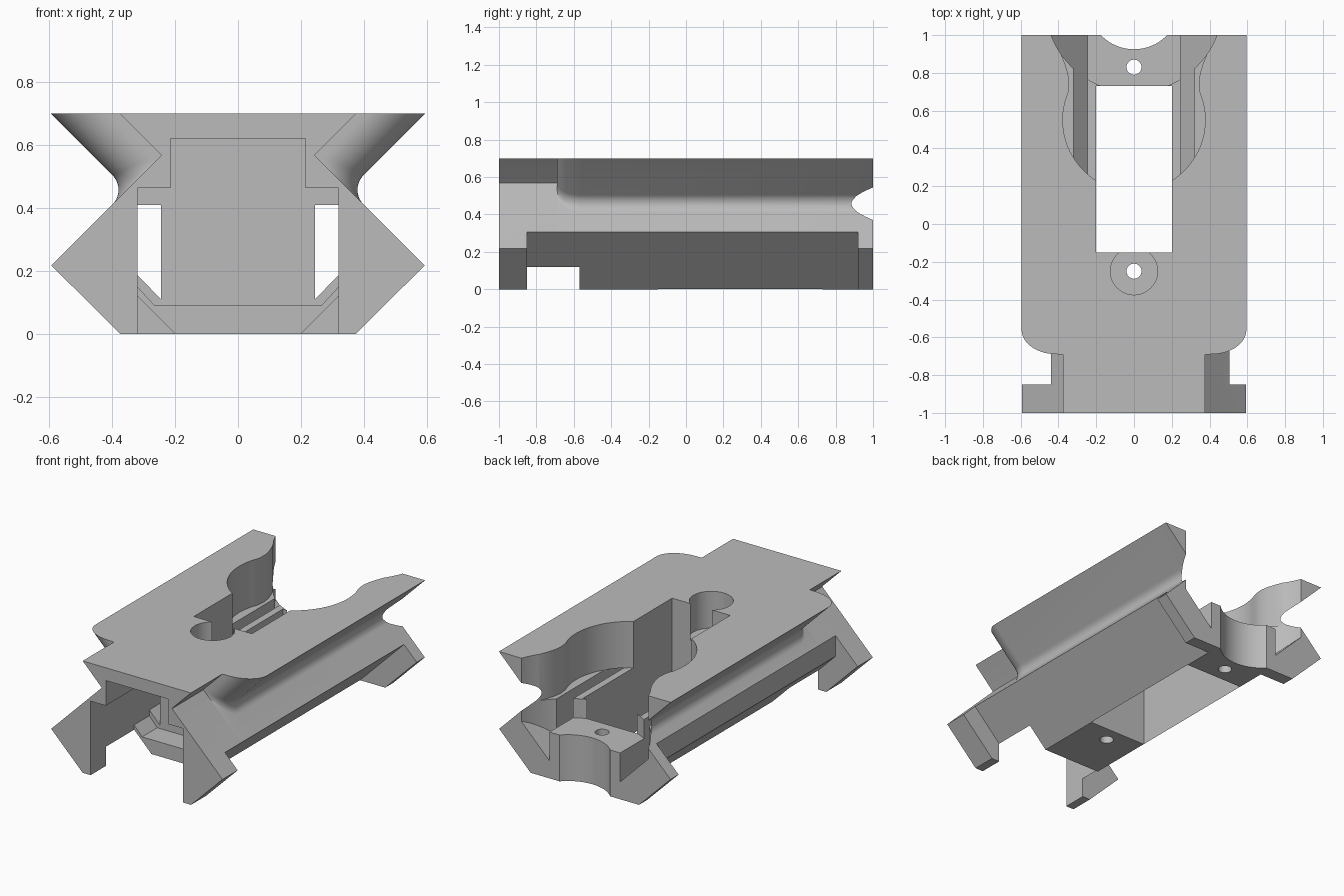
import bpy, bmesh
from math import sin, cos, pi, radians, sqrt

cube = bpy.data.objects.get("Cube")
if cube:
    bpy.data.objects.remove(cube, do_unlink=True)

grey = bpy.data.materials.new("plain grey")
grey.use_nodes = True
grey.diffuse_color = (0.5, 0.5, 0.5, 1)
grey.node_tree.nodes["Principled BSDF"].inputs["Base Color"].default_value = (0.5, 0.5, 0.5, 1)


def loft(name, rings):
    """Skin a list of closed rings with equal point counts and cap both ends."""
    bm = bmesh.new()
    rows = [[bm.verts.new(p) for p in ring] for ring in rings]
    n = len(rows[0])
    for a, b in zip(rows, rows[1:]):
        for i in range(n):
            j = (i + 1) % n
            bm.faces.new((a[i], a[j], b[j], b[i]))
    bm.faces.new(rows[0])
    bm.faces.new(rows[-1][::-1])
    bmesh.ops.recalc_face_normals(bm, faces=bm.faces)
    mesh = bpy.data.meshes.new(name)
    bm.to_mesh(mesh)
    bm.free()
    ob = bpy.data.objects.new(name, mesh)
    bpy.context.collection.objects.link(ob)
    return ob


def along_y(name, xz, y0, y1):
    return loft(name, [[(x, y, z) for x, z in xz] for y in (y0, y1)])


def along_z(name, xy, z0, z1):
    return loft(name, [[(x, y, z) for x, y in xy] for z in (z0, z1)])


def mirrored(half):
    return half + [(-x, z) for x, z in reversed(half)]


def circle(cx, cy, r, n=48):
    return [(cx + r * cos(2 * pi * i / n), cy + r * sin(2 * pi * i / n)) for i in range(n)]


def boolean(ob, tool, operation="DIFFERENCE"):
    mod = ob.modifiers.new("cut", "BOOLEAN")
    mod.operation = operation
    mod.solver = "EXACT"
    mod.object = tool
    bpy.context.view_layer.objects.active = ob
    bpy.ops.object.modifier_apply(modifier=mod.name)
    bpy.data.objects.remove(tool, do_unlink=True)


def section(y, top_x, r):
    """Dovetail section: angled foot, rounded side groove, flared top."""
    a = top_x - 0.7
    cx, cz = (0.81 + a) / 2 + r * sqrt(2), (0.81 - a) / 2
    groove = [(cx + r * cos(t), cz + r * sin(t))
              for t in (radians(225 - 90 * i / 10) for i in range(11))]
    half = [(0.375, 0), (0.593, 0.217)] + groove + [(top_x, 0.7)]
    return [(x, y, z) for x, z in mirrored(half)]


# Main body, with the flare blending in behind the narrow front
rings = [section(-1, 0.375, 0.003), section(-0.69, 0.375, 0.003)]
for i in range(15):
    t = pi / 2 * i / 14
    rings.append(section(-0.56 - 0.1295 * cos(t), 0.41 + 0.185 * sin(t),
                         0.02 + 0.046 * sin(t)))
rings.append(section(1, 0.595, 0.066))
body = loft("clamp_body", rings)

# Undercuts along both lower sides
boolean(body, along_y("right_undercut", [(0.1, -0.1), (0.505, 0.305), (0.8, 0.305), (0.8, -0.1)],
                      -0.85, 0.92))
boolean(body, along_y("left_undercut", [(-0.1, -0.1), (-0.44, 0.24), (-0.44, 0.375),
                                        (-0.8, 0.375), (-0.8, -0.1)], -0.85, 0.92))

# Stepped pocket opening to the front, then the part with a floor
roof = [(0.32, 0.463), (0.215, 0.463), (0.215, 0.62)]
boolean(body, along_y("front_pocket", mirrored([(0.32, -0.1)] + roof), -1.1, -0.57))
boolean(body, along_y("inner_pocket", mirrored([(0.265, 0.09), (0.32, 0.15)] + roof),
                      -0.6, -0.42))

# Long side slots
for s in (1, -1):
    slot = [(s * x, z) for x, z in ((0.245, 0.11), (0.32, 0.187), (0.32, 0.41), (0.245, 0.41))]
    boolean(body, along_y("side_slot", slot, -0.45, 1.1))

# Plan-shaped recess in the top: round bulge with a flared mouth
bulge = [(0.377 * cos(t), 0.55 + 0.377 * sin(t))
         for t in (radians(-58 + 73 * i / 16) for i in range(17))]
mouth = [(0.347, 0.70), (0.343, 0.75), (0.350, 0.80), (0.366, 0.85),
         (0.386, 0.90), (0.411, 0.95), (0.437, 1.0), (0.437, 1.1)]
boolean(body, along_z("top_recess", mirrored(bulge + mouth), 0.41, 0.8))

# Round rear recess, leaving a boss between two sloping channels
rear = along_z("rear_recess", circle(0, 1.167, 0.47, 96), 0.02, 0.85)
boolean(rear, along_y("recess_floor", mirrored([(0.245, 0.29), (0.245, 0.11), (0.6, 0.465),
                                                (0.6, 0.9)])[::-1], 0.5, 1.8), "INTERSECT")
boolean(body, rear)

# Central window, screw seat, screw holes and the rear scallop
boolean(body, along_z("window", [(-0.201, -0.15), (0.201, -0.15), (0.201, 0.73), (-0.201, 0.73)],
                      -0.1, 0.8))
boolean(body, along_z("screw_seat", circle(0, -0.25, 0.125), 0.47, 0.8))
for y in (-0.25, 0.83):
    boolean(body, along_z("screw_hole", circle(0, y, 0.04, 32), -0.1, 0.8))
boolean(body, along_z("rear_scallop", circle(0, 1.167, 0.242, 64), -0.1, 0.8))

# Finish
body.data.materials.clear()
body.data.materials.append(grey)
for poly in body.data.polygons:
    poly.material_index = 0
bpy.ops.object.select_all(action="DESELECT")
body.select_set(True)
bpy.context.view_layer.objects.active = body
bpy.ops.object.shade_smooth_by_angle(angle=radians(25))
